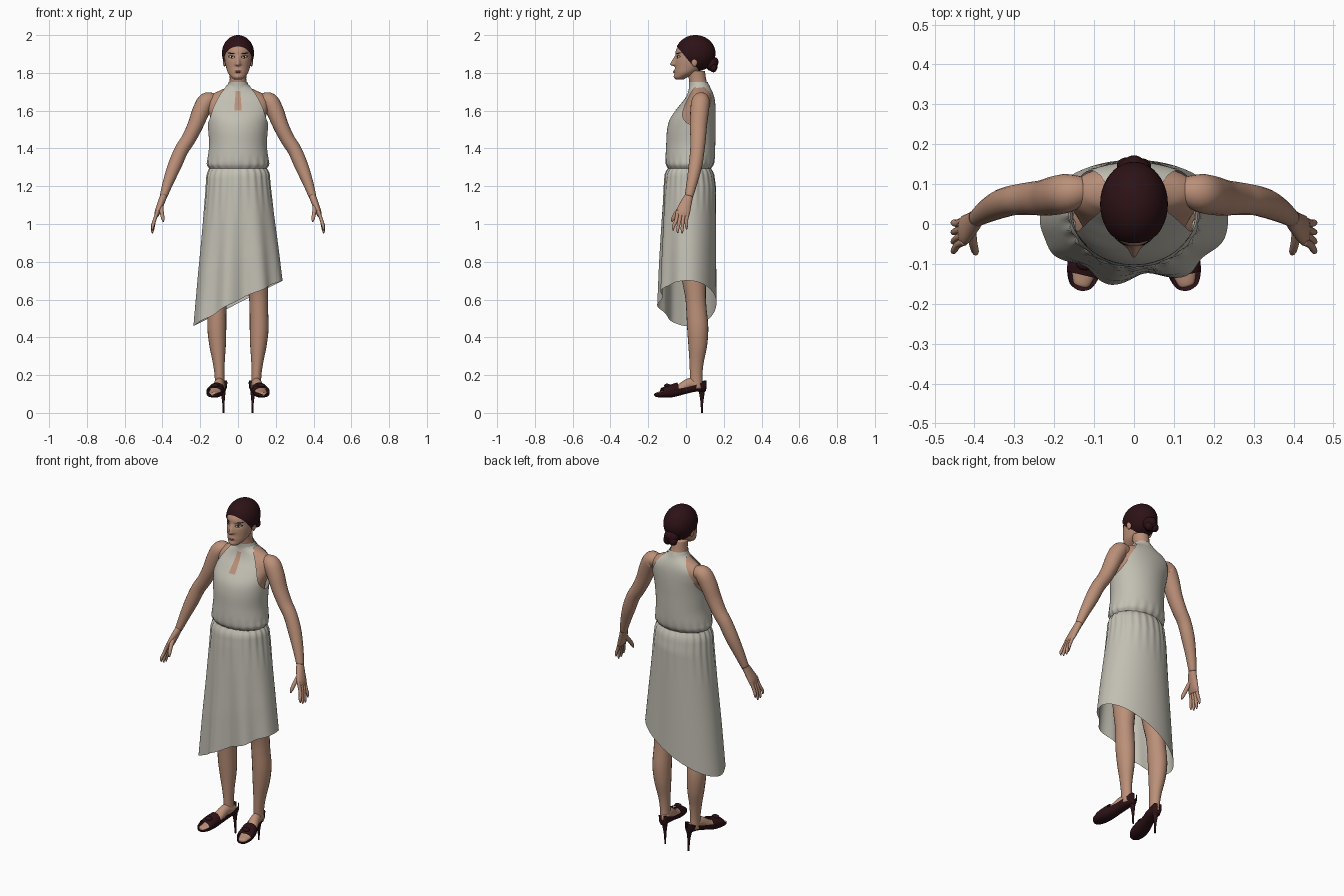
import bpy, bmesh
from math import sin, cos, pi, asin, sqrt, exp, radians
from mathutils import Vector

cube = bpy.data.objects.get("Cube")
if cube:
    bpy.data.objects.remove(cube, do_unlink=True)


def material(name, *rgb):
    m = bpy.data.materials.new(name)
    m.use_nodes = True
    m.diffuse_color = (*rgb, 1)
    m.node_tree.nodes["Principled BSDF"].inputs["Base Color"].default_value = (*rgb, 1)
    return m


SKIN = material("skin", .50, .28, .19)
CLOTH = material("pale linen", .54, .52, .45)
DARK = material("dark burgundy", .026, .006, .008)
WHITE = material("eye white", .6, .57, .53)
BLACK = material("lash black", .012, .009, .009)
LIPS = material("lip rose", .32, .13, .10)


# Shared helpers
def spline(rows, n=6):
    """Smooth curve through rows of numbers."""
    out = []
    for i in range(len(rows) - 1):
        p, q, r, s = (rows[max(0, min(len(rows) - 1, i + k))] for k in (-1, 0, 1, 2))
        for j in range(n):
            t = j / n
            out.append(tuple(b + .5 * t * (c - a + t * (2 * a - 5 * b + 4 * c - d + t * (3 * (b - c) + d - a)))
                             for a, b, c, d in zip(p, q, r, s)))
    return out + [tuple(rows[-1])]


def at(rows, key):
    """Interpolate rows sorted by their first number."""
    if key <= rows[0][0]:
        return rows[0]
    for a, b in zip(rows, rows[1:]):
        if key <= b[0]:
            f = (key - a[0]) / (b[0] - a[0])
            return tuple(u + f * (v - u) for u, v in zip(a, b))
    return rows[-1]


def clamp(v):
    return max(0, min(1, v))


def finish(name, bm, mat):
    bmesh.ops.recalc_face_normals(bm, faces=bm.faces[:])
    me = bpy.data.meshes.new(name)
    bm.to_mesh(me)
    bm.free()
    me.materials.append(mat)
    me.shade_smooth()
    ob = bpy.data.objects.new(name, me)
    bpy.context.scene.collection.objects.link(ob)
    return ob


def surface(name, rings, mat, closed=True, start=False, end=False):
    """Join rings of points with quads."""
    bm = bmesh.new()
    vs = [[bm.verts.new(p) for p in ring] for ring in rings]
    n = len(vs[0])
    for a, b in zip(vs, vs[1:]):
        for i in range(n if closed else n - 1):
            j = (i + 1) % n
            bm.faces.new((a[i], a[j], b[j], b[i]))
    if start:
        bm.faces.new(vs[0])
    if end:
        bm.faces.new(vs[-1])
    return finish(name, bm, mat)


def turn(n):
    return [2 * pi * i / n for i in range(n)]


def loft(name, rows, mat, caps=True):
    """Level ellipses from rows of height, centre y, half width, half depth."""
    rings = [[(rx * cos(a), cy + ry * sin(a), z) for a in turn(40)] for z, cy, rx, ry in spline(rows)]
    return surface(name, rings, mat, start=caps, end=caps)


def tube(name, rows, mat, side=1, ref=(0, 1, 0), n=20):
    """Limb along a path; rows hold x, y, z, radius across, radius along ref."""
    rows = spline(rows)
    pts = [Vector(r[:3]) for r in rows]
    rings = []
    for i, r in enumerate(rows):
        t = (pts[min(i + 1, len(pts) - 1)] - pts[max(i - 1, 0)]).normalized()
        b = Vector(ref)
        b = (b - t * b.dot(t)).normalized()
        c = t.cross(b)
        ring = [pts[i] + c * r[3] * cos(a) + b * r[4] * sin(a) for a in turn(n)]
        rings.append([(side * p.x, p.y, p.z) for p in ring])
    return surface(name, rings, mat, start=True, end=True)


def ball(name, loc, size, mat, cut=None):
    bm = bmesh.new()
    bmesh.ops.create_uvsphere(bm, u_segments=40, v_segments=24, radius=1)
    if cut:
        bmesh.ops.bisect_plane(bm, geom=bm.verts[:] + bm.edges[:] + bm.faces[:],
                               plane_co=cut * .52, plane_no=cut, clear_outer=True)
    bmesh.ops.scale(bm, vec=size, verts=bm.verts)
    bmesh.ops.translate(bm, vec=loc, verts=bm.verts)
    return finish(name, bm, mat)


# Head with sculpted face
HEAD = spline([(1.765, -.032, .018, .02), (1.776, -.027, .034, .032), (1.80, -.003, .053, .056),
               (1.83, .016, .063, .075), (1.86, .027, .069, .086), (1.89, .036, .072, .092),
               (1.92, .041, .072, .094), (1.95, .045, .064, .08), (1.975, .046, .045, .056),
               (1.988, .046, .015, .02)], 8)


def spot(x, z, w, h):
    return exp(-(x / w) ** 2 - (z / h) ** 2)


def relief(x, z):
    ramp = clamp((1.895 - z) / .05) if z > 1.843 else clamp(1 - (1.843 - z) / .01)
    nose = .026 * ramp * exp(-(x / (.007 + .006 * ramp)) ** 2)
    sockets = .006 * spot(abs(x) - .033, z - 1.885, .016, .012)
    return nose - sockets + .005 * spot(x, z - 1.808, .02, .009) + .006 * spot(x, z - 1.78, .018, .012)


def face_y(x, z):
    _, cy, rx, ry = at(HEAD, z)
    front = sqrt(max(0, 1 - (x / rx) ** 2))
    return cy - front * (ry + relief(x, z))


surface("head", [[(rx * cos(a), face_y(rx * cos(a), z) if a > pi else cy + ry * sin(a), z) for a in turn(72)]
                 for z, cy, rx, ry in HEAD], SKIN, start=True, end=True)


def patch(name, x, z, w, h, mat, lift, tilt=0):
    """Thin oval plate lying on the face."""
    rings = []
    for r in (1, .75, .5, .2):
        ring = []
        for a in turn(20):
            dx = w * r * cos(a)
            pz = z + h * r * sin(a) + tilt * dx
            ring.append((x + dx, face_y(x + dx, pz) - lift * (1.3 - r * r) - .0008, pz))
        rings.append(ring)
    surface(name, rings, mat, end=True)


for s, tag in ((1, "left"), (-1, "right")):
    patch(tag + "_lashes", s * .034, 1.885, .018, .008, BLACK, .001, s * .12)
    patch(tag + "_eye", s * .034, 1.884, .014, .0048, WHITE, .0025, s * .08)
    patch(tag + "_iris", s * .034, 1.8845, .005, .005, BLACK, .004)
    patch(tag + "_brow", s * .035, 1.903, .021, .003, BLACK, .002, s * .15)
    ball(tag + "_ear", (s * .071, .045, 1.86), (.009, .016, .026), SKIN)
patch("upper_lip", 0, 1.8115, .021, .004, LIPS, .002)
patch("lower_lip", 0, 1.804, .018, .005, LIPS, .003)

# Hair swept back into a low bun
ball("hair", (0, .05, 1.904), (.085, .106, .096), DARK, Vector((0, -.8, -.6)))
ball("bun", (0, .135, 1.85), (.042, .034, .04), DARK)
for x, y, z in ((.018, .145, 1.828), (-.018, .147, 1.832), (0, .152, 1.858)):
    ball("bun_curl", (x, y, z), (.025, .02, .025), DARK)

# Neck, shoulders and trunk
loft("trunk", [(1.25, .03, .13, .10), (1.5, .03, .135, .11), (1.56, .045, .146, .108), (1.62, .066, .163, .086),
               (1.66, .076, .163, .072), (1.69, .08, .13, .06), (1.71, .078, .088, .055), (1.73, .07, .052, .049),
               (1.76, .062, .044, .046), (1.81, .055, .045, .045)], SKIN)

# Halter bodice: front and back panels with cut-in armholes
BODICE = spline([(1.295, .018, .150, .112), (1.315, .02, .163, .125), (1.35, .022, .16, .13), (1.42, .025, .153, .13),
                 (1.5, .028, .158, .128), (1.56, .037, .165, .12), (1.62, .058, .176, .098), (1.66, .072, .176, .08),
                 (1.69, .076, .14, .068), (1.72, .073, .078, .057), (1.735, .071, .06, .053)])
ARMHOLE = [(1.5, .2), (1.53, .16), (1.58, .142), (1.62, .13), (1.66, .11), (1.69, .092), (1.72, .07), (1.735, .06)]


def panel(name, way):
    rings = []
    for z, cy, rx, ry in BODICE:
        reach = asin(min(1, at(ARMHOLE, z)[1] / rx))
        gather = clamp((1.37 - z) / .07)
        ring = []
        for i in range(61):
            a = reach * (i / 30 - 1)
            f = 1 + .018 * gather * cos(20 * a)
            ring.append((f * rx * sin(a), cy + way * f * ry * cos(a), z))
        rings.append(ring)
    surface(name, rings, CLOTH, closed=False)


panel("bodice_front", -1)
panel("bodice_back", 1)
loft("collar", [(1.712, .073, .07, .059), (1.73, .07, .058, .054), (1.752, .065, .05, .05)], CLOTH, caps=False)

# Keyhole opening at the neckline
keyhole = []
for i in range(15):
    z = 1.6 + .105 * i / 14
    _, cy, rx, ry = at(BODICE, z)
    w = .02 - .008 * i / 14
    keyhole.append([(w * k, cy - ry * sqrt(1 - (w * k / rx) ** 2) - .003, z) for k in (-1, -.5, 0, .5, 1)])
surface("keyhole", keyhole, SKIN, closed=False)

# Gathered skirt with slanted hem and soft front folds
SKIRT = [(0, .018, .15, .112), (.02, .018, .158, .122), (.05, .018, .165, .13), (.15, .02, .171, .138),
         (.4, .016, .19, .143), (.7, .012, .214, .148), (1, .01, .236, .151)]
skirt = []
for i in range(41):
    t = i / 40
    _, cy, rx, ry = at(SKIRT, t)
    ring = []
    for a in turn(144):
        front = max(0, -sin(a)) ** 2
        f = 1 + .02 * clamp(1 - t / .4) * cos(24 * a) + .11 * front * t * cos(8 * (a + radians(104)))
        x = rx * f * cos(a)
        hem = .58 + .51 * .236 * cos(a) + .015 * front
        ring.append((x, cy + ry * f * sin(a), 1.295 + (hem - 1.295) * t))
    skirt.append(ring)
surface("skirt", skirt, CLOTH)

# Limbs and shoes, mirrored
SHOE = spline([(-.167, .136, .09, .1, .006), (-.155, .134, .084, .105, .028), (-.12, .127, .081, .115, .042),
               (-.07, .118, .083, .125, .042), (-.01, .103, .098, .135, .035), (.05, .09, .112, .15, .033),
               (.098, .082, .112, .17, .024), (.106, .08, .125, .172, .006)])


def shoe_arc(row, s, rise=None):
    """Cross-section: sole trough below the rim, or vamp arch above it."""
    y, x, sole, rim, hw = row
    arc = []
    for i in range(17):
        a = pi * i / 16
        up = rise * sin(a) if rise else -(rim - sole) * max(0, sin(a)) ** .6
        arc.append((s * (x + .97 * hw * cos(a)), y + .23 * hw * cos(a), rim + up))
    return arc


for s, tag in ((1, "left"), (-1, "right")):
    tube(tag + "_arm", [(.125, .085, 1.655, .035, .035), (.165, .078, 1.65, .046, .048), (.195, .072, 1.6, .046, .049),
                        (.227, .066, 1.52, .041, .045), (.262, .064, 1.45, .038, .041), (.3, .06, 1.39, .037, .038),
                        (.335, .05, 1.31, .036, .036), (.37, .032, 1.22, .028, .029), (.395, .015, 1.145, .02, .022)],
         SKIN, s)
    tube(tag + "_palm", [(.393, .016, 1.15, .019, .022), (.408, 0, 1.11, .018, .03), (.425, -.015, 1.065, .016, .037),
                         (.433, -.018, 1.04, .01, .033)], SKIN, s)
    for i, tip in enumerate((.966, .952, .95, .972)):
        y = -.044 + .018 * i
        tube(tag + "_finger", [(.425, y, 1.07, .009, .01), (.442, y - .008, 1.02, .009, .0095),
                               (.452, 1.3 * y - .01, tip + .02, .008, .008), (.453, 1.3 * y - .01, tip, .003, .003)],
             SKIN, s, n=10)
    tube(tag + "_thumb", [(.408, -.012, 1.1, .012, .014), (.404, -.045, 1.065, .011, .012),
                          (.398, -.068, 1.03, .009, .01), (.395, -.074, 1.01, .003, .003)], SKIN, s, n=12)
    tube(tag + "_leg", [(.085, .03, 1.0, .075, .08), (.1, .04, .75, .062, .068), (.108, .05, .62, .051, .055),
                        (.11, .055, .55, .049, .054), (.112, .062, .45, .05, .056), (.108, .062, .36, .044, .05),
                        (.102, .056, .27, .032, .038), (.098, .054, .2, .026, .033), (.096, .056, .13, .026, .032)],
         SKIN, s)
    tube(tag + "_foot", [(.085, .088, .14, .017, .022), (.092, .065, .145, .025, .03), (.1, .02, .152, .026, .032),
                         (.112, -.04, .125, .032, .023), (.122, -.1, .106, .034, .016), (.131, -.148, .1, .022, .011),
                         (.133, -.157, .099, .01, .006)], SKIN, s, ref=(0, 0, 1))
    surface(tag + "_shoe", [shoe_arc(r, s) for r in SHOE], DARK, closed=False)
    surface(tag + "_vamp", [shoe_arc(at(SHOE, -.128 + .008 * i), s, .02 + .0012 * i) for i in range(11)],
            DARK, closed=False)
    ball(tag + "_shoe_knot", (s * .122, -.1, .144), (.022, .016, .011), DARK)
    tube(tag + "_stiletto", [(.082, .082, .135, .02, .021), (.079, .084, .1, .012, .014), (.077, .084, .05, .006, .007),
                             (.076, .084, 0, .005, .005)], DARK, s, n=12)
